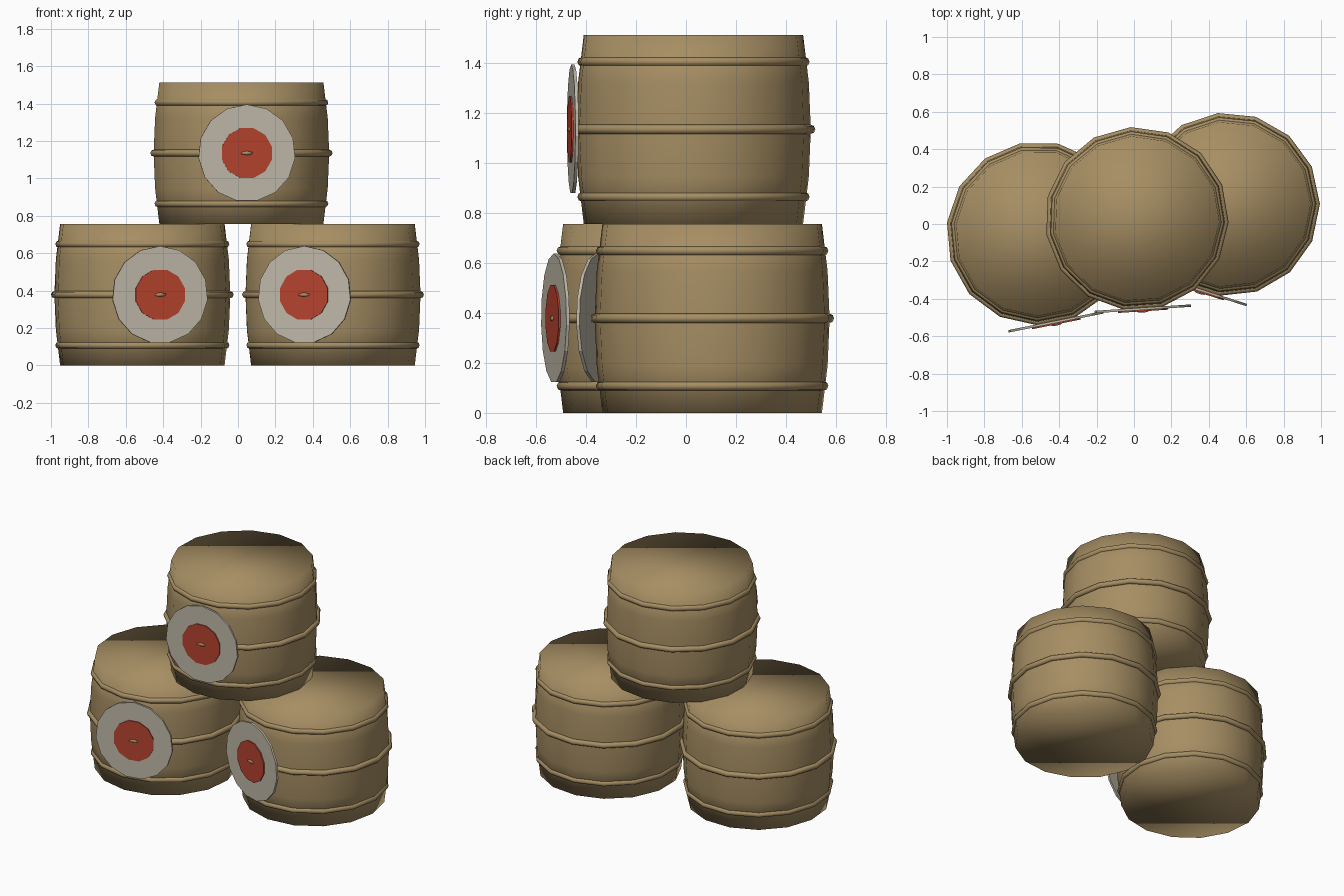
import bpy, bmesh
from math import pi, sin, cos, radians
from mathutils import Matrix, Vector

cube = bpy.data.objects.get("Cube")
if cube:
    bpy.data.objects.remove(cube, do_unlink=True)

SIDES = 15
HEIGHT = 0.757


def material(name, rgb):
    m = bpy.data.materials.new(name)
    m.use_nodes = True
    m.diffuse_color = (*rgb, 1)
    m.node_tree.nodes["Principled BSDF"].inputs["Base Color"].default_value = (*rgb, 1)
    return m


WOOD = material("oak_brown", (0.38, 0.27, 0.125))
CREAM = material("label_cream", (0.52, 0.48, 0.39))
RED = material("label_red", (0.46, 0.055, 0.027))


def finish(name, bm, mat, place, smooth):
    bmesh.ops.recalc_face_normals(bm, faces=bm.faces[:])
    mesh = bpy.data.meshes.new(name)
    bm.to_mesh(mesh)
    bm.free()
    for p in mesh.polygons:
        p.use_smooth = smooth
    mesh.materials.append(mat)
    obj = bpy.data.objects.new(name, mesh)
    obj.matrix_world = place
    bpy.context.collection.objects.link(obj)


def ring(bm, radius, z):
    # One vertex points to the back, one flat side to the front
    angles = [pi / 2 + 2 * pi * i / SIDES for i in range(SIDES)]
    return [bm.verts.new((radius * cos(a), radius * sin(a), z)) for a in angles]


def bridge(bm, a, b):
    for i in range(SIDES):
        j = (i + 1) % SIDES
        bm.faces.new((a[i], a[j], b[j], b[i]))


def staves(name, place):
    bm = bmesh.new()
    profile = [(0.442, 0), (0.465, 0.19), (0.473, HEIGHT / 2),
               (0.465, HEIGHT - 0.19), (0.442, HEIGHT)]
    rings = [ring(bm, r, z) for r, z in profile]
    for a, b in zip(rings, rings[1:]):
        bridge(bm, a, b)
    bm.faces.new(rings[0])
    bm.faces.new(rings[-1])
    finish(name, bm, WOOD, place, True)


def hoop(name, radius, z, place, thick=0.019, sides=8):
    bm = bmesh.new()
    rings = [ring(bm, radius + thick * cos(2 * pi * k / sides),
                  z + thick * sin(2 * pi * k / sides)) for k in range(sides)]
    for k in range(sides):
        bridge(bm, rings[k], rings[(k + 1) % sides])
    finish(name, bm, WOOD, place, True)


def disc(name, radius, sides, back, front, mat, place, turn=0.0):
    # Flat round plate facing the front, between two distances from the axis
    bm = bmesh.new()
    bmesh.ops.create_cone(
        bm, cap_ends=True, segments=sides, radius1=radius, radius2=radius,
        depth=front - back,
        matrix=Matrix.Translation((0, -(back + front) / 2, HEIGHT / 2))
        @ Matrix.Rotation(pi / 2, 4, "X") @ Matrix.Rotation(turn, 4, "Z"))
    finish(name, bm, mat, place, False)


def plug(name, place):
    # Small pointed sliver at the middle of the label
    bm = bmesh.new()
    bmesh.ops.create_icosphere(
        bm, subdivisions=1, radius=1,
        matrix=Matrix.Translation((0, -0.495, HEIGHT / 2))
        @ Matrix.Diagonal(Vector((0.036, 0.009, 0.012, 1))))
    finish(name, bm, WOOD, place, True)


def barrel(prefix, x, y, z, turn):
    place = Matrix.Translation((x, y, z)) @ Matrix.Rotation(radians(turn), 4, "Z")
    staves(prefix + "_barrel_body", place)
    for part, r, h in (("lower", 0.449, 0.108), ("middle", 0.472, HEIGHT / 2),
                       ("upper", 0.449, HEIGHT - 0.108)):
        hoop(f"{prefix}_barrel_{part}_hoop", r, h, place)
    disc(prefix + "_label_plate", 0.26, SIDES, 0.476, 0.489, CREAM, place)
    disc(prefix + "_label_centre", 0.138, 12, 0.486, 0.496, RED, place, pi / 12)
    plug(prefix + "_label_plug", place)


# Two barrels side by side with a third stacked on top
barrel("right", -0.512, -0.05, 0, 11.3)
barrel("left", 0.503, 0.105, 0, -17.7)
barrel("top", 0.015, 0.028, HEIGHT, 3.8)
